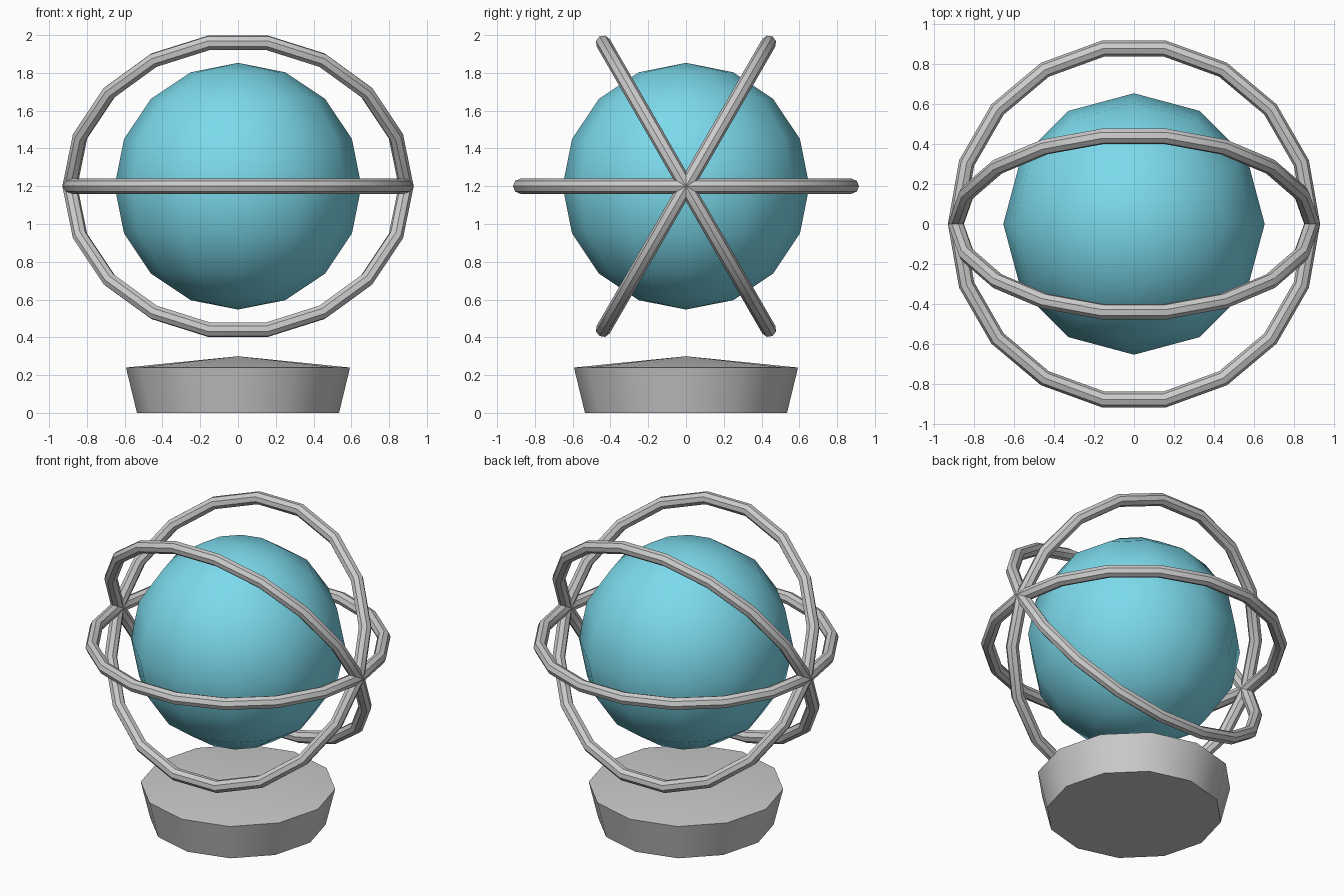
import bpy
from math import radians

if "Cube" in bpy.data.objects:
    bpy.data.objects.remove(bpy.data.objects["Cube"])

CENTRE_Z = 1.2


def finish(name, angle):
    obj = bpy.context.object
    obj.name = name
    bpy.ops.object.shade_smooth_by_angle(angle=radians(angle))
    return obj


# Blue core globe, low-poly with smooth shading
bpy.ops.mesh.primitive_uv_sphere_add(segments=12, ring_count=8, radius=0.653,
                                     location=(0, 0, CENTRE_Z))
core = finish("core_globe", 60)
blue = bpy.data.materials.new("core_blue")
blue.diffuse_color = (0.2, 0.7, 0.84, 1)
blue.use_nodes = True
blue.node_tree.nodes["Principled BSDF"].inputs["Base Color"].default_value = blue.diffuse_color
core.data.materials.append(blue)

# Three rings sharing the x axis, fanned 60 degrees apart
for name, tilt in (("level_ring", 0), ("rear_tilted_ring", 60), ("front_tilted_ring", -60)):
    bpy.ops.mesh.primitive_torus_add(major_segments=18, minor_segments=8,
                                     major_radius=0.89, minor_radius=0.04,
                                     location=(0, 0, CENTRE_Z),
                                     rotation=(radians(tilt), 0, 0))
    finish(name, 30)

# Flared twelve-sided pedestal with a shallow pointed top
bpy.ops.mesh.primitive_cone_add(vertices=12, radius1=0.535, radius2=0.593, depth=0.24,
                                end_fill_type='TRIFAN', location=(0, 0, 0.12))
base = bpy.context.object
for v in base.data.vertices:
    if v.co.z > 0.1 and v.co.xy.length < 0.01:
        v.co.z += 0.06
finish("pedestal", 35)
